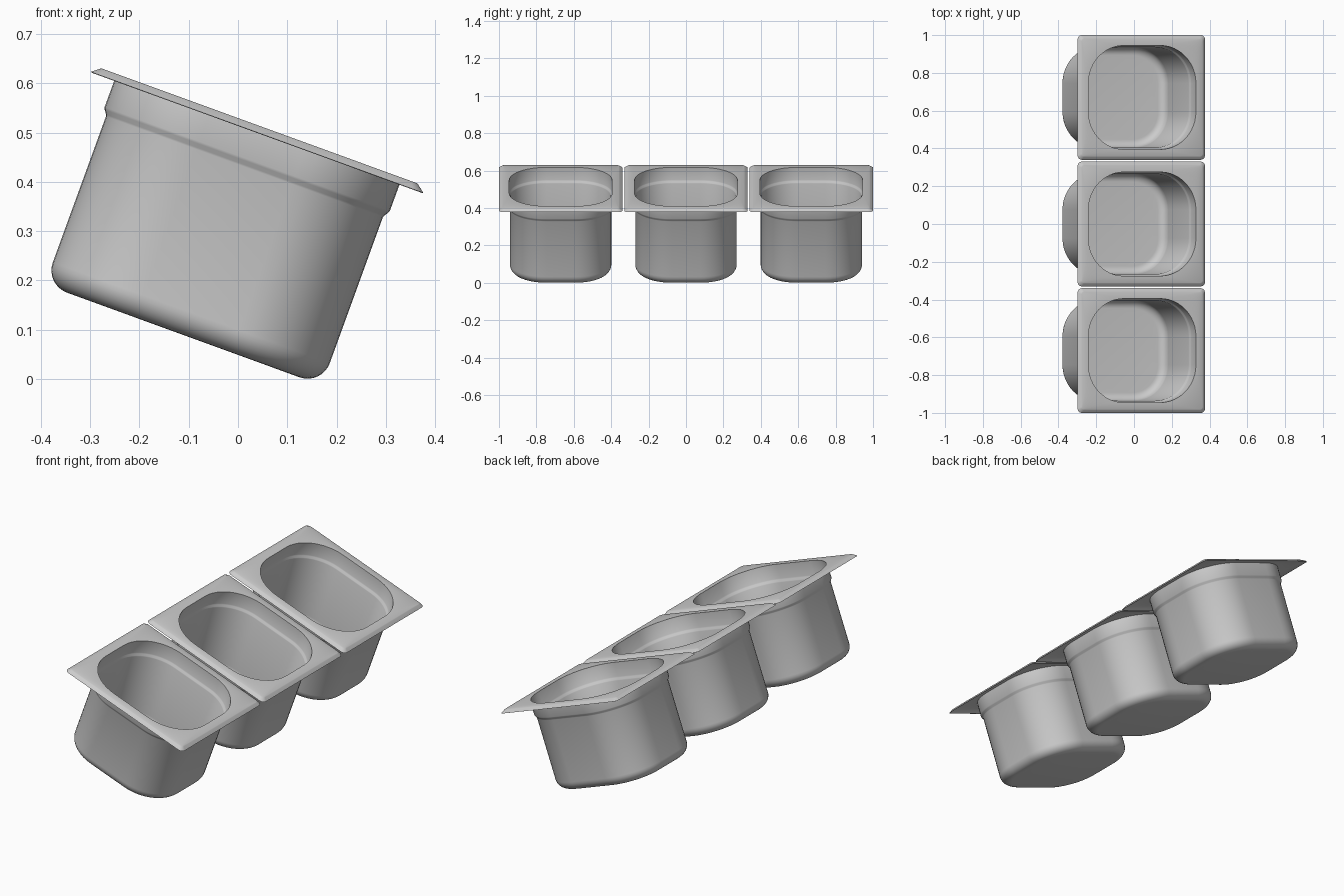
import bpy, bmesh
from math import sin, cos, pi, radians

if "Cube" in bpy.data.objects:
    bpy.data.objects.remove(bpy.data.objects["Cube"])

TILT = radians(20)
HX, HY, R = 0.308, 0.280, 0.205      # opening half sizes and corner radius
T = 0.005                            # sheet thickness
BASE, TOP = 0.046, 0.4975            # bottom and rim heights in the tilted frame
FILLET = 0.048
SEG = 12


def ring(bm, hx, hy, r, z):
    """Rounded rectangle of vertices at height z."""
    verts = []
    for k, (sx, sy) in enumerate(((1, 1), (-1, 1), (-1, -1), (1, -1))):
        for i in range(SEG + 1):
            a = (k + i / SEG) * pi / 2
            verts.append(bm.verts.new((sx * (hx - r) + r * cos(a),
                                       sy * (hy - r) + r * sin(a), z)))
    return verts


def body(d, z):
    return (HX - d, HY - d, R - d, z)


def rim(d, z):
    return (0.359 - d, 0.330 - d, 0.024 - d * 0.5, z)


def wall(t):
    """Profile from the bottom up to the neck, inset by t."""
    f = FILLET - t
    pts = []
    for i in range(9):
        a = i / 8 * pi / 2
        pts.append(body(0.009 + t + f * (1 - sin(a)), BASE + t + f * (1 - cos(a))))
    # stacking step below the neck
    pts += [body(d + t, z) for d, z in ((0.009, 0.409), (0.0075, 0.413),
                                        (0.002, 0.421), (0.0, 0.426))]
    return pts


def make_pan(name, y):
    bm = bmesh.new()
    profile = wall(0)
    # neck, underside of the flange, sloped lip, flange top, opening
    profile += [body(0, TOP - T), rim(0.021, TOP - T), rim(0.003, 0.4825),
                rim(0, 0.4835), rim(0.015, TOP - 0.002), rim(0.019, TOP),
                body(T, TOP)]
    profile += wall(T)[::-1]
    rings = [ring(bm, *p) for p in profile]
    for a, b in zip(rings, rings[1:]):
        n = len(a)
        for i in range(n):
            j = (i + 1) % n
            bm.faces.new((a[i], a[j], b[j], b[i]))
    bm.faces.new(rings[0][::-1])
    bm.faces.new(rings[-1])
    bmesh.ops.recalc_face_normals(bm, faces=bm.faces)
    mesh = bpy.data.meshes.new(name)
    bm.to_mesh(mesh)
    bm.free()
    obj = bpy.data.objects.new(name, mesh)
    bpy.context.collection.objects.link(obj)
    # tilt towards +x and rest on the ground
    obj.rotation_euler = (0, TILT, 0)
    obj.location = (-0.135 * cos(TILT), y, 0.135 * sin(TILT))
    bpy.ops.object.select_all(action='DESELECT')
    obj.select_set(True)
    bpy.context.view_layer.objects.active = obj
    bpy.ops.object.shade_smooth_by_angle(angle=radians(35))


# Three pans in a row
for label, y in (("front_pan", -0.67), ("middle_pan", 0.0), ("back_pan", 0.67)):
    make_pan(label, y)
